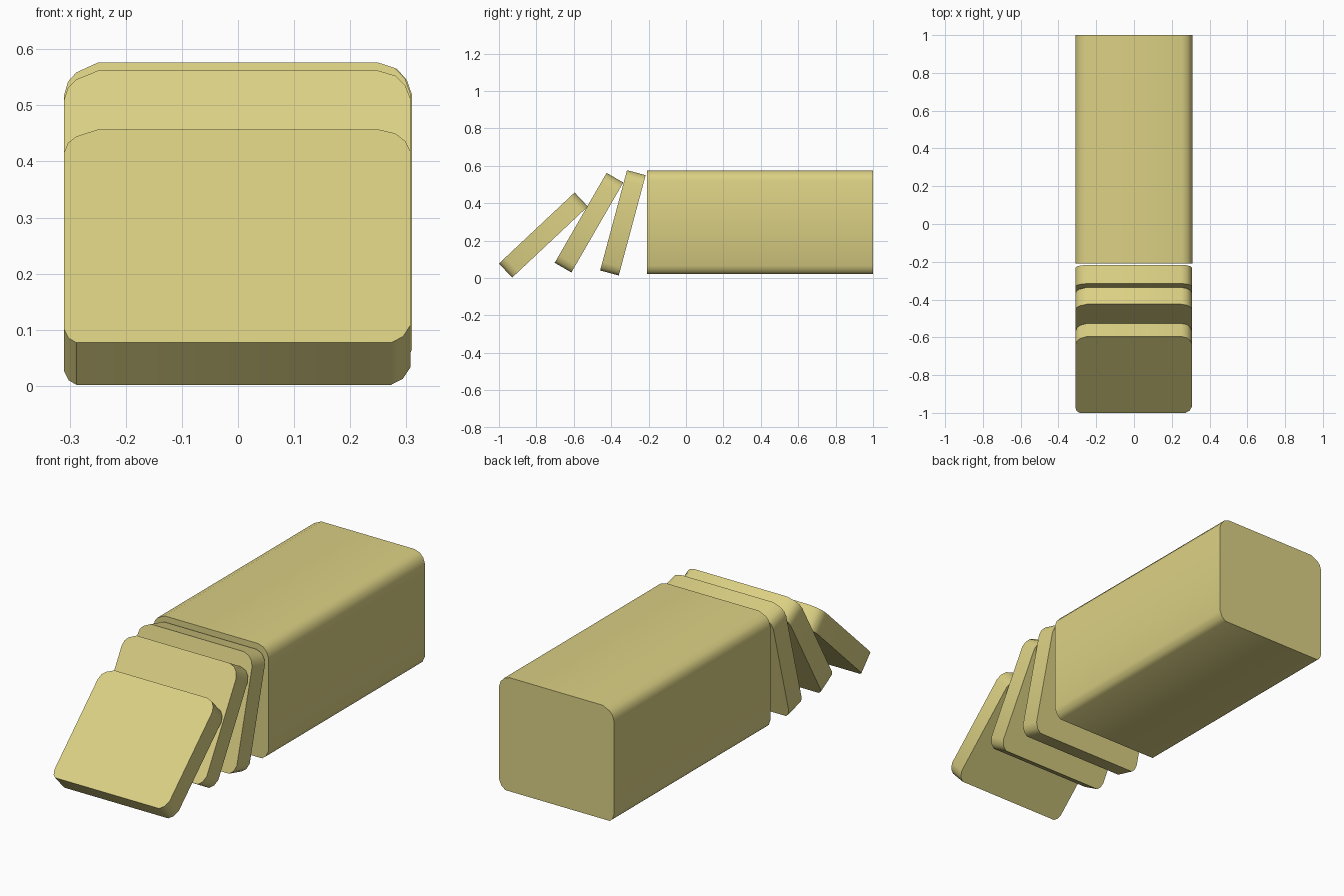
import bpy, bmesh
from math import radians

if "Cube" in bpy.data.objects:
    bpy.data.objects.remove(bpy.data.objects["Cube"])

crust = bpy.data.materials.new("pale_yellow")
crust.diffuse_color = (0.71, 0.63, 0.23, 1)
crust.use_nodes = True
crust.node_tree.nodes["Principled BSDF"].inputs["Base Color"].default_value = crust.diffuse_color

# Rounded cross-section shared by the loaf and slices (x, height)
PROFILE = [(-0.288, 0), (0.273, 0), (0.294, 0.016), (0.307, 0.045),
           (0.307, 0.499), (0.298, 0.525), (0.280, 0.545), (0.250, 0.555),
           (-0.250, 0.555), (-0.288, 0.537), (-0.303, 0.52), (-0.31, 0.495),
           (-0.31, 0.035), (-0.302, 0.012)]


def extrude_part(name, depth, y, z, lean=0, widen=0.0):
    """Extrude the profile along +y, then lean its top backwards."""
    bm = bmesh.new()
    face = bm.faces.new([bm.verts.new((x + (widen if x > 0 else 0), 0, h))
                         for x, h in PROFILE])
    ext = bmesh.ops.extrude_face_region(bm, geom=[face], use_keep_orig=True)
    moved = [v for v in ext["geom"] if isinstance(v, bmesh.types.BMVert)]
    bmesh.ops.translate(bm, verts=moved, vec=(0, depth, 0))
    bmesh.ops.recalc_face_normals(bm, faces=bm.faces)
    me = bpy.data.meshes.new(name)
    bm.to_mesh(me)
    bm.free()
    ob = bpy.data.objects.new(name, me)
    bpy.context.collection.objects.link(ob)
    ob.location = (0, y, z)
    ob.rotation_euler.x = radians(-lean)
    me.materials.append(crust)
    bpy.ops.object.select_all(action='DESELECT')
    ob.select_set(True)
    bpy.context.view_layer.objects.active = ob
    bpy.ops.object.shade_smooth_by_angle(angle=radians(40))
    return ob


# Uncut block
extrude_part("loaf_block", 1.208, -0.208, 0.02, widen=0.003)

# Cut slices falling forward: start y, start z, lean angle
for i, (y, z, lean) in enumerate([(-0.459, 0.04, 15),
                                  (-0.702, 0.081, 30),
                                  (-1.0, 0.077, 46.8)]):
    extrude_part(f"slice_{i + 1}", 0.103, y, z, lean)
